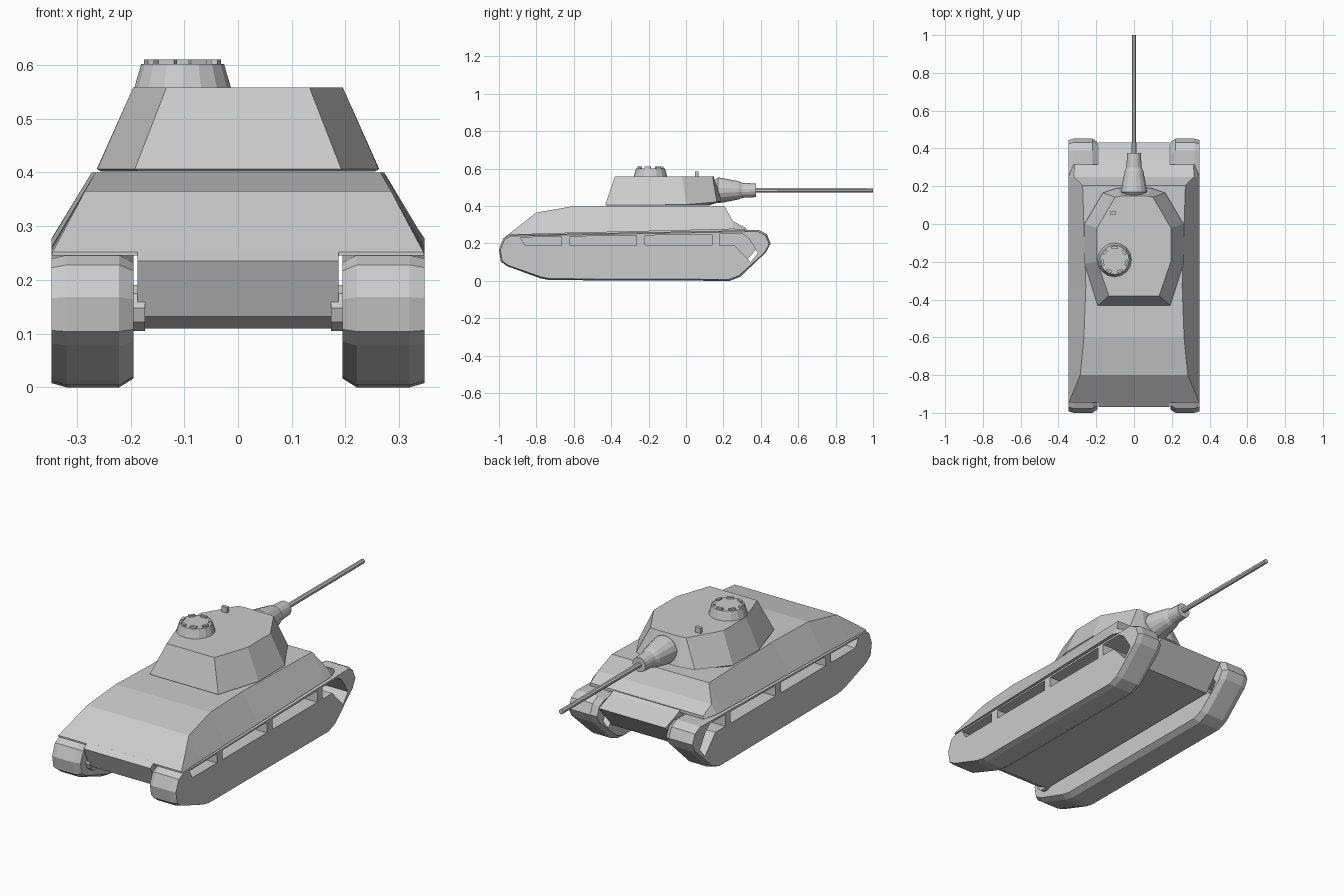
import bpy, bmesh, math
from mathutils import Vector

if "Cube" in bpy.data.objects:
    bpy.data.objects.remove(bpy.data.objects["Cube"])


def loft(name, rings):
    """Join equal-length rings of points into a closed, flat-faced solid."""
    bm = bmesh.new()
    vs = [[bm.verts.new(p) for p in r] for r in rings]
    n = len(rings[0])
    for a, b in zip(vs, vs[1:]):
        for i in range(n):
            j = (i + 1) % n
            bm.faces.new((a[i], a[j], b[j], b[i]))
    bm.faces.new(vs[0])
    bm.faces.new(vs[-1])
    bmesh.ops.recalc_face_normals(bm, faces=bm.faces)
    me = bpy.data.meshes.new(name)
    bm.to_mesh(me)
    bm.free()
    ob = bpy.data.objects.new(name, me)
    bpy.context.collection.objects.link(ob)
    return ob


def prism(name, profile, x0, x1):
    return loft(name, [[(x, y, z) for y, z in profile] for x in (x0, x1)])


def box(name, c, s, rot=0.0):
    bpy.ops.mesh.primitive_cube_add(size=1, location=c, rotation=(0, 0, rot))
    ob = bpy.context.object
    ob.name = name
    ob.scale = s
    return ob


def lathe_y(name, profile, z, n):
    """Turned part along y; profile holds (y, radius)."""
    ang = [2 * math.pi * (i + 0.5) / n for i in range(n)]
    return loft(name, [[(r * math.cos(a), y, z + r * math.sin(a)) for a in ang]
                       for y, r in profile])


# Upper hull: y, lower half width, lower z, upper half width, upper z
stations = [(-0.945, .347, .245, .345, .252), (-0.80, .347, .25, .285, .365),
            (-0.60, .347, .256, .265, .40), (-0.33, .347, .262, .255, .40),
            (0.205, .347, .275, .272, .40), (0.25, .347, .277, .318, .32),
            (0.315, .32, .27, .315, .285)]
loft("upper_hull", [[(-wb, y, zb), (wb, y, zb), (wt, y, zt), (-wt, y, zt)]
                    for y, wb, zb, wt, zt in stations])

# Lower hull between the tracks
prism("lower_hull", [(-.968, .235), (-.94, .256), (.25, .318), (.335, .27), (.432, .235),
                     (.325, .11), (-.88, .11), (-.925, .132)], -.187, .187)

# Tracks with chamfered edges and side openings
outline = [(-1.0, .168), (-.99, .104), (-.955, .078), (-.78, .014), (-.73, .004), (.235, 0),
           (.29, .022), (.43, .155), (.452, .2), (.432, .25), (.39, .272), (.3, .27),
           (-.94, .246), (-.977, .228)]
windows = [[(-.885, .232), (-.86, .19), (-.665, .19), (-.665, .236)],
           [(-.62, .19), (-.265, .19), (-.265, .243), (-.62, .237)],
           [(-.22, .19), (.14, .19), (.14, .249), (-.22, .243)],
           [(.18, .19), (.26, .19), (.345, .1), (.385, .15), (.335, .228), (.3, .252), (.18, .25)]]
cy, cz = -.274, .136


def inset(d):
    return [(cy + (y - cy) * (1 - d / .726), cz + (z - cz) * (1 - d / .136)) for y, z in outline]


for side, s in (("right", 1), ("left", -1)):
    track = loft("track_" + side, [[(s * x, y, z) for y, z in inset(d)]
                                   for x, d in ((.194, .017), (.221, 0), (.319, 0), (.347, .008))])
    cutters = [prism("window_cutter", w, s * .15, s * .40) for w in windows]
    for c in cutters:
        c.hide_render = True
        m = track.modifiers.new("window", 'BOOLEAN')
        m.operation = 'DIFFERENCE'
        m.solver = 'EXACT'
        m.object = c
    dg = bpy.context.evaluated_depsgraph_get()
    cut = bpy.data.meshes.new_from_object(track.evaluated_get(dg))
    track.modifiers.clear()
    track.data = cut
    for c in cutters:
        bpy.data.objects.remove(c)
    # Final drive hub between hull and track
    bpy.ops.mesh.primitive_cylinder_add(vertices=10, radius=.045, depth=.03,
                                        location=(s * .188, -.895, .148),
                                        rotation=(0, math.pi / 2, 0))
    bpy.context.object.name = "drive_hub_" + side


# Turret: half outlines (x, y, z), mirrored to full rings
def ring(half):
    return half + [(-x, y, z) for x, y, z in reversed(half)]


loft("turret", [
    ring([(.185, -.425, .402), (.255, -.2, .402), (.255, 0, .402), (.16, .10, .402), (.09, .12, .402)]),
    ring([(.192, -.432, .406), (.262, -.21, .406), (.262, 0, .408), (.165, .165, .422), (.09, .19, .426)]),
    ring([(.133, -.38, .558), (.195, -.2, .558), (.195, -.02, .558), (.10, .142, .558), (.07, .148, .558)])])

# Gun mantlet and barrel
lathe_y("gun_mantlet", [(.14, .045), (.17, .07), (.20, .066), (.28, .05), (.30, .041), (.375, .037)],
        .484, 16)
lathe_y("gun_barrel", [(.36, .013), (1.0, .012)], .484, 8)

# Commander cupola with periscope blocks
cx, cyy = -.103, -.19
bpy.ops.mesh.primitive_cone_add(vertices=16, radius1=.092, radius2=.077, depth=.052,
                                location=(cx, cyy, .576))
bpy.context.object.name = "cupola"
for i in range(7):
    a = 2 * math.pi * i / 7 + math.pi / 2
    box("periscope", Vector((cx + .064 * math.cos(a), cyy + .064 * math.sin(a), .604)),
        (.012, .032, .013), a)

# Roof sight block
box("roof_sight", (-.112, .058, .568), (.032, .018, .034))
